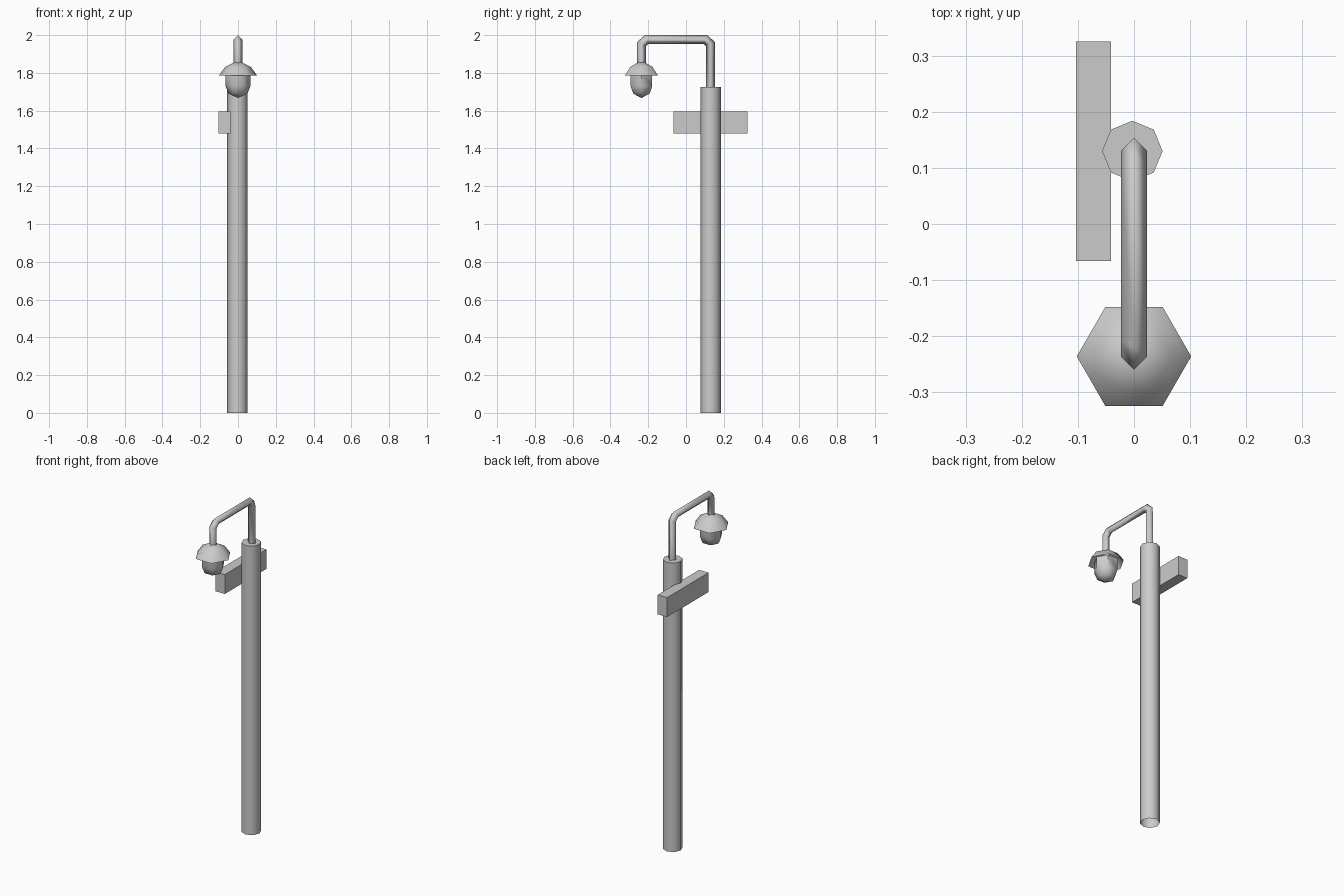
import bpy, bmesh, math
from mathutils import Vector

cube = bpy.data.objects.get("Cube")
if cube:
    bpy.data.objects.remove(cube, do_unlink=True)

grey = bpy.data.materials.new("plain grey")
grey.use_nodes = True
COLOUR = (0.6, 0.6, 0.6, 1)
grey.diffuse_color = COLOUR
grey.node_tree.nodes["Principled BSDF"].inputs["Base Color"].default_value = COLOUR

POLE_Y, LAMP_Y = 0.13, -0.236


def finish(name, bm, angle=None):
    """Turn a bmesh into a named grey object, optionally smooth shaded."""
    bmesh.ops.recalc_face_normals(bm, faces=bm.faces)
    mesh = bpy.data.meshes.new(name)
    bm.to_mesh(mesh)
    bm.free()
    obj = bpy.data.objects.new(name, mesh)
    bpy.context.collection.objects.link(obj)
    mesh.materials.append(grey)
    if angle:
        bpy.ops.object.select_all(action='DESELECT')
        obj.select_set(True)
        bpy.context.view_layer.objects.active = obj
        bpy.ops.object.shade_smooth_by_angle(angle=math.radians(angle))
    return obj


def skin(bm, rings):
    """Bridge a list of vertex rings with quads."""
    for a, b in zip(rings, rings[1:]):
        n = len(a)
        for i in range(n):
            j = (i + 1) % n
            bm.faces.new((a[i], a[j], b[j], b[i]))


def turned(name, centre, profile, sides, tip=None, cap=False, angle=60):
    """Upright turned part from (radius, z) pairs, closed by a tip or a flat cap."""
    bm = bmesh.new()
    x, y = centre
    rings = [[bm.verts.new((x + r * math.cos(math.tau * i / sides),
                            y + r * math.sin(math.tau * i / sides), z))
              for i in range(sides)] for r, z in profile]
    skin(bm, rings)
    if tip is not None:
        point = bm.verts.new((x, y, tip))
        for i in range(sides):
            bm.faces.new((rings[-1][i], rings[-1][(i + 1) % sides], point))
    if cap:
        bm.faces.new(rings[-1])
    return finish(name, bm, angle)


def pipe(name, path, radius):
    """Diamond-section pipe along a path in the YZ plane, mitred at its bends."""
    bm = bmesh.new()
    points = [Vector((0, y, z)) for y, z in path]
    side = Vector((1, 0, 0))
    rings = []
    for i, p in enumerate(points):
        before = (p - points[i - 1]).normalized() if i else None
        after = (points[i + 1] - p).normalized() if i + 1 < len(points) else None
        before, after = before or after, after or before
        along = (before + after).normalized()
        out = side.cross(along) / along.dot(after)
        rings.append([bm.verts.new(p + radius * d) for d in (side, out, -side, -out)])
    skin(bm, rings)
    return finish(name, bm, 100)


# Post, open underneath
turned("post", (-0.003, POLE_Y), [(0.054, 0), (0.054, 1.725)], 8, cap=True)

# Bent arm carrying the lamp
pipe("lamp_arm", [(POLE_Y, 1.71), (POLE_Y, 1.952), (0.103, 1.977), (-0.209, 1.977),
                  (LAMP_Y, 1.952), (LAMP_Y, 1.84)], 0.0235)

# Lamp shade and bulb
turned("lamp_shade", (0, LAMP_Y), [(0.102, 1.785), (0.068, 1.832)], 6, tip=1.866)
turned("lamp_bulb", (0, LAMP_Y), [(0.066, 1.80), (0.066, 1.73), (0.05, 1.69)], 6, tip=1.667)

# Sign board on the right side of the post
bm = bmesh.new()
bmesh.ops.create_cube(bm, size=1)
bmesh.ops.scale(bm, vec=(0.062, 0.391, 0.116), verts=bm.verts)
bmesh.ops.translate(bm, vec=(-0.072, 0.13, 1.538), verts=bm.verts)
finish("sign_board", bm)
